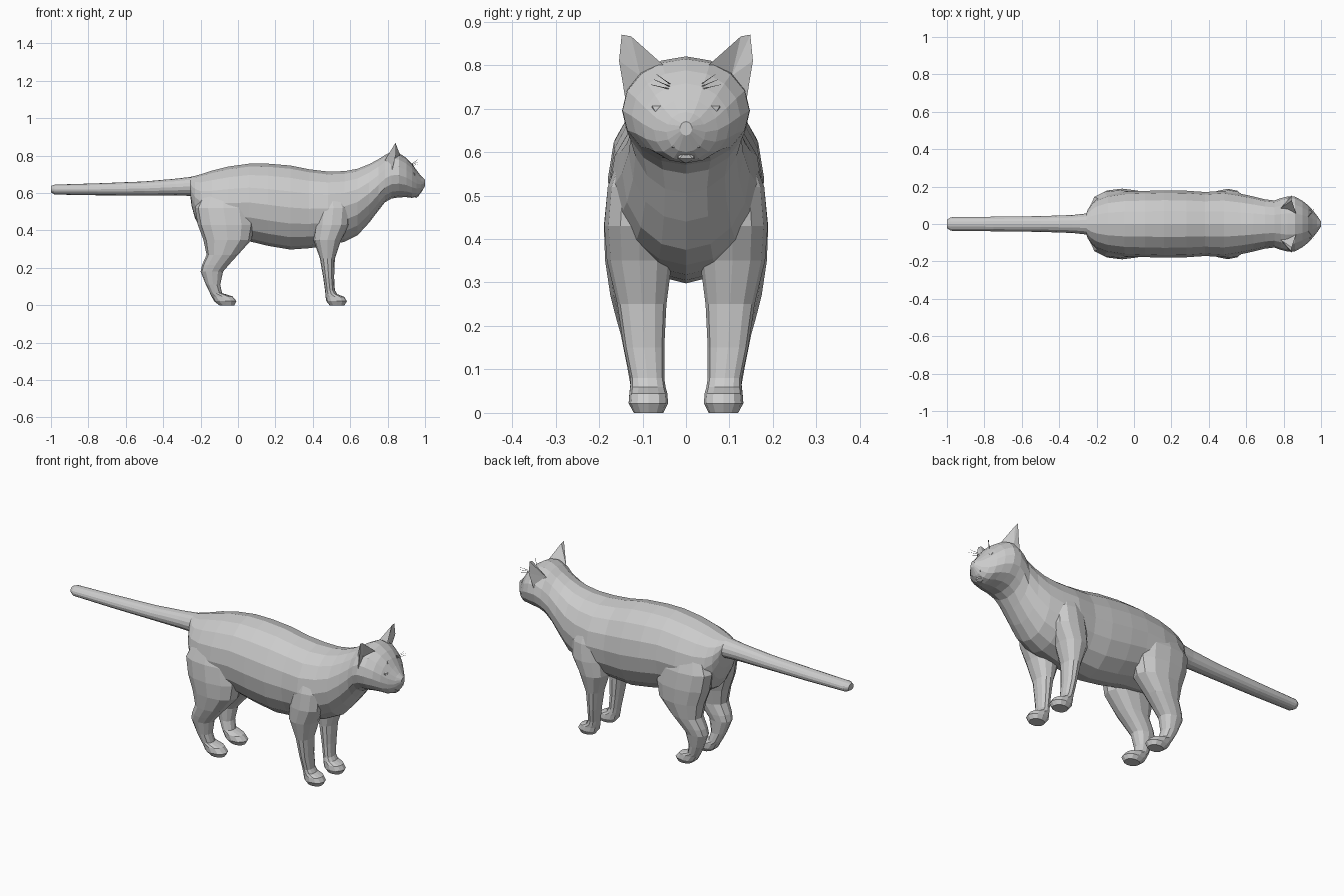
import bpy, bmesh, math
from mathutils import Vector


def add_object(name, bm):
    bmesh.ops.recalc_face_normals(bm, faces=bm.faces)
    mesh = bpy.data.meshes.new(name)
    bm.to_mesh(mesh)
    bm.free()
    ob = bpy.data.objects.new(name, mesh)
    bpy.context.collection.objects.link(ob)
    return ob


def loft(name, rings):
    """Skin a list of equal-length point rings and cap both ends."""
    bm = bmesh.new()
    rows = [[bm.verts.new(p) for p in ring] for ring in rings]
    n = len(rows[0])
    for a, b in zip(rows, rows[1:]):
        for i in range(n):
            j = (i + 1) % n
            bm.faces.new((a[i], a[j], b[j], b[i]))
    bm.faces.new(rows[0])
    bm.faces.new(rows[-1])
    return add_object(name, bm)


def oval(u0, u1, v0, v1, sides, power=1.0):
    """Rounded outline filling the box u0..u1, v0..v1."""
    pts = []
    for i in range(sides):
        t = 2 * math.pi * i / sides
        c, s = math.cos(t), math.sin(t)
        c = math.copysign(abs(c) ** power, c)
        s = math.copysign(abs(s) ** power, s)
        pts.append(((u0 + u1) / 2 + c * (u1 - u0) / 2,
                    (v0 + v1) / 2 + s * (v1 - v0) / 2))
    return pts


# Tail, torso, neck and head: x, bottom z, top z, half width
spine = [
    (-1.00, .603, .638, .022), (-.98, .592, .645, .036), (-.75, .588, .652, .039),
    (-.50, .587, .662, .042), (-.33, .587, .677, .048), (-.255, .585, .686, .056),
    (-.248, .53, .688, .075), (-.23, .465, .692, .105), (-.20, .41, .70, .132),
    (-.14, .37, .72, .158), (-.05, .35, .742, .173), (.06, .342, .757, .177),
    (.16, .318, .757, .180), (.28, .298, .747, .178), (.38, .305, .727, .171),
    (.48, .318, .715, .177), (.57, .34, .717, .162), (.64, .375, .73, .147),
    (.70, .44, .754, .132), (.75, .505, .78, .126), (.785, .55, .803, .138),
    (.82, .57, .82, .147), (.86, .577, .814, .146), (.90, .578, .788, .125),
    (.93, .574, .758, .101), (.955, .58, .722, .074), (.978, .60, .692, .045),
    (1.0, .638, .670, .014),
]
body = loft("body", [[(x, y, z) for y, z in oval(-w, w, b, t, 16)]
                     for x, b, t, w in spine])

# Legs: z, back x, front x, inner y, outer y
hind = [
    (.60, -.19, .03, .05, .15), (.52, -.23, .075, .03, .180), (.43, -.215, .088, .02, .189),
    (.35, -.185, .072, .03, .186), (.27, -.168, .0, .045, .174), (.215, -.192, -.05, .05, .160),
    (.18, -.200, -.08, .055, .150), (.11, -.172, -.095, .058, .136), (.065, -.150, -.085, .052, .128),
    (.048, -.142, -.03, .045, .13), (.022, -.128, -.008, .043, .132), (0, -.10, -.02, .055, .12),
]
front = [
    (.60, .45, .56, .06, .15), (.52, .42, .60, .03, .180), (.43, .408, .595, .025, .188),
    (.35, .403, .552, .032, .182), (.25, .438, .518, .045, .158), (.15, .455, .514, .05, .143),
    (.08, .465, .518, .05, .128), (.06, .467, .53, .047, .128), (.045, .468, .568, .043, .13),
    (.022, .472, .582, .041, .132), (0, .49, .57, .052, .12),
]
legs = []
for label, table in (("hind_leg", hind), ("front_leg", front)):
    for side in (-1, 1):
        legs.append(loft(label, [[(x, side * y, z) for x, y in oval(xb, xf, yi, yo, 12, .88)]
                                 for z, xb, xf, yi, yo in table]))

# Fuse the legs into one continuous skin
bpy.context.view_layer.objects.active = body
for leg in legs:
    mod = body.modifiers.new("fuse", 'BOOLEAN')
    mod.operation = 'UNION'
    mod.solver = 'EXACT'
    mod.object = leg
    bpy.ops.object.modifier_apply(modifier=mod.name)
    bpy.data.objects.remove(leg)


def blob(name, loc, scale, subdiv=1):
    bm = bmesh.new()
    bmesh.ops.create_icosphere(bm, subdivisions=subdiv, radius=1)
    bmesh.ops.scale(bm, vec=scale, verts=bm.verts)
    bmesh.ops.translate(bm, vec=loc, verts=bm.verts)
    return add_object(name, bm)


def rod(name, a, b, r):
    a, b = Vector(a), Vector(b)
    q = (b - a).to_track_quat('Z', 'Y')
    return loft(name, [[p + q @ Vector((k * math.cos(t), k * math.sin(t), 0))
                        for t in (0, 2.094, 4.189)]
                       for p, k in ((a, r), (b, r * .4))])


# Ear corners: inner base, back base, outer base, outer bulge, two tip points, hollow
ear_pts = [(.868, .052, .80), (.785, .085, .775), (.825, .140, .725), (.845, .154, .81),
           (.843, .148, .87), (.843, .126, .866), (.832, .105, .775)]
ear_faces = [(0, 1, 5), (1, 2, 3), (1, 3, 4), (1, 4, 5), (0, 5, 6),
             (5, 4, 6), (4, 3, 6), (3, 2, 6), (0, 6, 1), (6, 2, 1)]
for side in (-1, 1):
    bm = bmesh.new()
    vs = [bm.verts.new((x, side * y, z)) for x, y, z in ear_pts]
    for f in ear_faces:
        bm.faces.new([vs[i] for i in f])
    add_object("ear", bm)

    # Eyes, muzzle pads and brow whiskers
    blob("eye", (.938, side * .06, .70), (.013, .021, .014))
    blob("muzzle_pad", (.962, side * .019, .622), (.024, .025, .024))
    for k in range(3):
        rod("brow_whisker", (.93, side * .037, .745 + .006 * k),
            (.962, side * (.08 - .006 * k), .755 + .012 * k), .0014)

# Nose tip and chin
blob("nose", (.986, 0, .660), (.014, .018, .014))
blob("chin", (.952, 0, .594), (.022, .028, .02))
